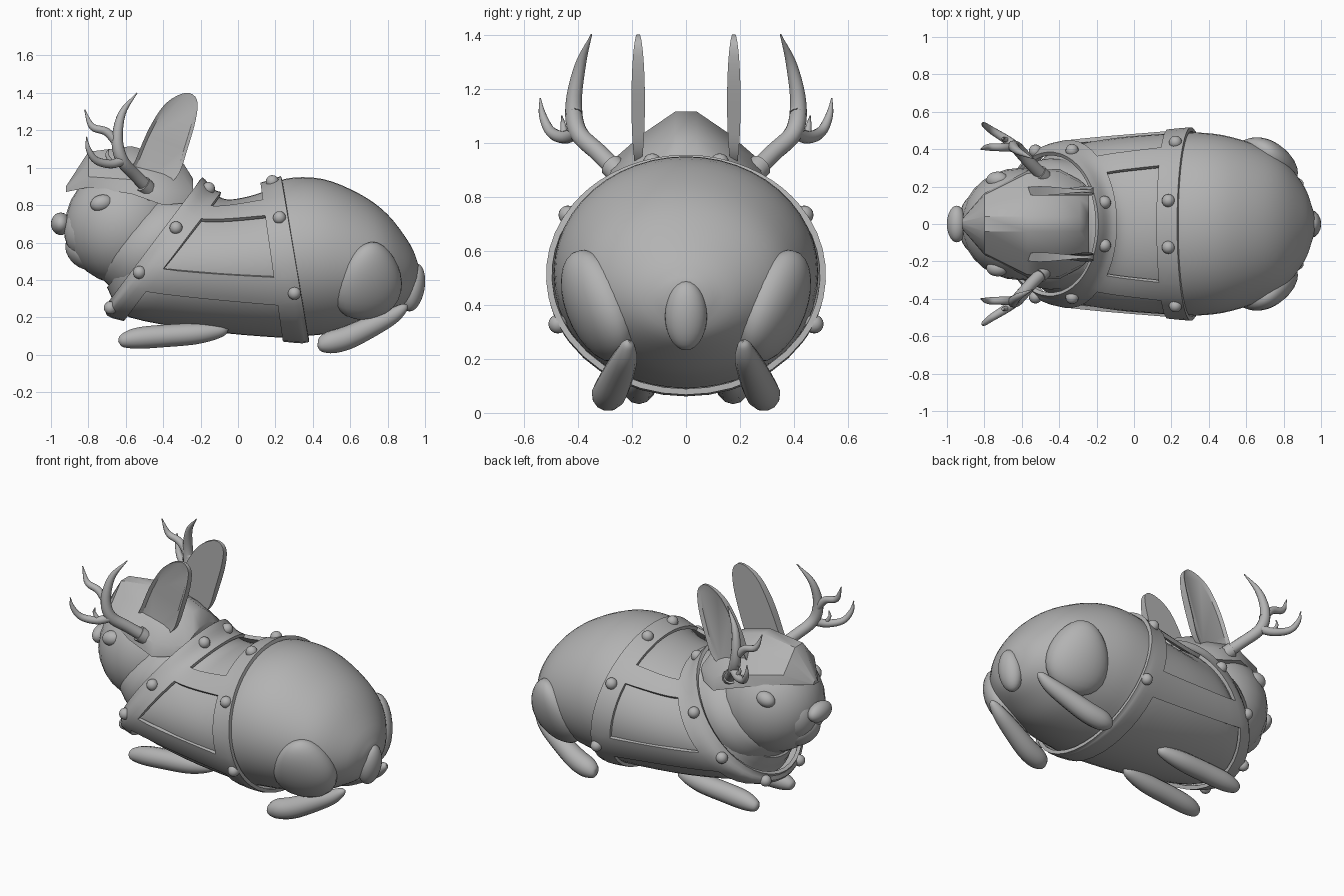
import bpy, bmesh
from math import sin, cos, radians, pi, sqrt
from mathutils import Vector, Matrix, Euler

cube = bpy.data.objects.get("Cube")
if cube:
    bpy.data.objects.remove(cube)

grey = bpy.data.materials.new("plain grey")
grey.use_nodes = True
grey.diffuse_color = (0.45, 0.45, 0.45, 1)
grey.node_tree.nodes["Principled BSDF"].inputs["Base Color"].default_value = grey.diffuse_color
parts = []


def finish(name, bm, mirror=False, thickness=0):
    """Turn a bmesh into a named object, optionally mirrored across y or thickened."""
    bmesh.ops.recalc_face_normals(bm, faces=bm.faces)
    mesh = bpy.data.meshes.new(name)
    bm.to_mesh(mesh)
    bm.free()
    mesh.materials.append(grey)
    obj = bpy.data.objects.new(name, mesh)
    bpy.context.scene.collection.objects.link(obj)
    if thickness:
        solid = obj.modifiers.new("thickness", 'SOLIDIFY')
        solid.thickness = thickness
        solid.offset = -1
    if mirror:
        mod = obj.modifiers.new("mirror", 'MIRROR')
        mod.use_axis = (False, True, False)
        mod.use_mirror_merge = False
    parts.append(obj)


def smooth_path(points, steps):
    """Catmull-Rom interpolation through vectors of any size."""
    p = [Vector(q) for q in points]
    p = [p[0] * 2 - p[1]] + p + [p[-1] * 2 - p[-2]]
    out = []
    for i in range(1, len(p) - 2):
        a, b, c, d = p[i - 1:i + 3]
        for k in range(steps):
            t = k / steps
            out.append((b * 2 + (c - a) * t + (a * 2 - b * 5 + c * 4 - d) * t ** 2
                        + (b * 3 - a - c * 3 + d) * t ** 3) / 2)
    return out + [p[-2]]


def loft(bm, rings):
    rows = [[bm.verts.new(co) for co in ring] for ring in rings]
    n = len(rows[0])
    for r, s in zip(rows, rows[1:]):
        for i in range(n):
            bm.faces.new((r[i], r[(i + 1) % n], s[(i + 1) % n], s[i]))
    bm.faces.new(rows[0])
    bm.faces.new(rows[-1])


def hoop_point(hoop, angle):
    """Point on a tilted ellipse given as top x, top z, bottom x, bottom z, half width."""
    xt, zt, xb, zb, w = hoop
    c = cos(angle)
    return Vector(((xt + xb) / 2 + c * (xt - xb) / 2, w * sin(angle), (zt + zb) / 2 + c * (zt - zb) / 2))


def hoop_loft(name, hoops, steps, sides=48):
    bm = bmesh.new()
    loft(bm, [[hoop_point(h, 2 * pi * i / sides) for i in range(sides)] for h in smooth_path(hoops, steps)])
    finish(name, bm)


def tube(bm, path, steps=5, sides=12):
    """Round limb through points of x, y, z, radius, carried along without twisting."""
    pts = smooth_path(path, steps)
    rings = []
    last = Vector((0, 0, 1))
    turn = Matrix.Identity(3).to_quaternion()
    for i, p in enumerate(pts):
        ahead = (pts[min(i + 1, len(pts) - 1)] - pts[max(i - 1, 0)]).to_3d()
        turn = last.rotation_difference(ahead) @ turn
        last = ahead
        r = max(p[3], 0.003)
        rings.append([p.to_3d() + turn @ Vector((r * cos(2 * pi * k / sides), r * sin(2 * pi * k / sides), 0))
                      for k in range(sides)])
    loft(bm, rings)


def ball(bm, centre, size, turn=(0, 0, 0), segments=28):
    matrix = Matrix.LocRotScale(Vector(centre), Euler([radians(a) for a in turn]), Vector(size))
    bmesh.ops.create_uvsphere(bm, u_segments=segments, v_segments=segments // 2, radius=1, matrix=matrix)


def blob(name, centre, size, turn=(0, 0, 0), mirror=False):
    bm = bmesh.new()
    ball(bm, centre, size, turn)
    finish(name, bm, mirror)


def limb(name, *paths):
    bm = bmesh.new()
    for path in paths:
        tube(bm, path)
    finish(name, bm, True)


# Body and throat
hoop_loft("body", [(-.3, .85, -.7, .36, .3), (-.17, .88, -.66, .28, .35), (-.08, .835, -.58, .2, .415),
                   (.0, .835, -.2, .13, .46), (.13, .87, .22, .092, .483), (.25, .94, .36, .1, .49),
                   (.45, .94, .5, .115, .475), (.65, .86, .67, .15, .42), (.8, .75, .8, .21, .34),
                   (.92, .59, .9, .28, .2), (.965, .48, .95, .37, .07)], 4)
hoop_loft("neck_fold", [(-.4, .87, -.78, .47, .24), (-.37, .88, -.74, .42, .3),
                        (-.3, .88, -.66, .34, .345), (-.2, .87, -.58, .28, .35)], 3)

# Armour shell with open windows on the top, flanks and belly
shell = smooth_path([(-.19, .95, -.71, .26, .385), (-.09, .87, -.61, .18, .45),
                     (.12, .92, .24, .07, .507), (.23, .955, .38, .067, .518)], 6)
breaks = [0, 38, 54, 101, 123, 180]
half = [a + (b - a) * k / 6 for a, b in zip(breaks, breaks[1:]) for k in range(6)]
angles = half + [180] + [360 - a for a in reversed(half[1:])]
bm = bmesh.new()
rows = [[bm.verts.new(hoop_point(h, radians(a))) for a in angles] for h in shell]
for j in range(len(rows) - 1):
    for i in range(len(angles)):
        k = (i + 1) % len(angles)
        middle = (angles[i] + (angles[k] or 360)) / 2
        middle = min(middle, 360 - middle)
        window = middle < 38 or 54 < middle < 101 or middle > 123
        if not (window and 6 <= j < 12):
            bm.faces.new((rows[j][i], rows[j][k], rows[j + 1][k], rows[j + 1][i]))
finish("armour_shell", bm, thickness=.022)

# Rivets on the collar and rear band
bm = bmesh.new()
for hoop, places in ((shell[3], (16, 70, 111, 156)), (shell[15], (14, 58, 113))):
    for angle in places:
        ball(bm, hoop_point(hoop, radians(angle)), (.035, .035, .035), segments=16)
finish("rivets", bm, True)

# Head
blob("head", (-.61, 0, .69), (.315, .3, .315))
blob("nose", (-.948, 0, .7), (.052, .098, .06))
blob("muzzle", (-.8, .045, .66), (.13, .13, .15), mirror=True)
blob("chin", (-.82, 0, .55), (.115, .12, .085), (0, 40, 0))
blob("eyes", (-.73, .235, .81), (.06, .045, .045), (0, -15, 0), True)

# Faceted helmet: x, rim height, half width, crown height
bm = bmesh.new()
rings = []
for x, low, w, top in ((-.92, .87, .025, .9), (-.8, .895, .165, 1.085), (-.57, .86, .285, 1.115),
                       (-.4, .8, .295, 1.07), (-.29, .81, .235, 1.02), (-.24, .85, .19, .94)):
    tall = top - low
    side = [(w, low), (w * .95, low + tall * .3), (w * .56, low + tall * .68), (min(.04, w * .4), top)]
    rings.append([(x, y, z) for y, z in side] + [(x, -y, z) for y, z in reversed(side)])
loft(bm, rings)
finish("helmet", bm)

# Ears: flat leaf shapes with a sunken outer face
outline = smooth_path([(-.47, .9), (-.57, .96), (-.54, 1.06), (-.47, 1.22), (-.385, 1.345), (-.28, 1.4),
                       (-.22, 1.365), (-.225, 1.26), (-.27, 1.1), (-.315, .97), (-.38, .9)], 4)
bm = bmesh.new()
inner = [bm.verts.new((x, .152, z)) for x, z in outline]
outer = [bm.verts.new((x, .202, z)) for x, z in outline]
bm.faces.new(inner)
front = bm.faces.new(outer)
for i in range(len(outline)):
    k = (i + 1) % len(outline)
    bm.faces.new((inner[i], inner[k], outer[k], outer[i]))
bmesh.ops.recalc_face_normals(bm, faces=bm.faces)
bmesh.ops.inset_region(bm, faces=[front], thickness=.018)
for v in front.verts:
    v.co.y -= .015
for v in bm.verts:
    v.co.y = .177 + (v.co.y - .177) * sqrt(max(.06, 1 - ((v.co.z - 1.15) / .26) ** 2))
finish("ears", bm, True)

# Antlers with sockets
limb("antlers",
     [(-.47, .24, .88, .036), (-.55, .32, .96, .034), (-.62, .4, 1.04, .034), (-.645, .415, 1.15, .03),
      (-.62, .39, 1.29, .02), (-.54, .35, 1.4, .002)],
     [(-.63, .41, 1.11, .025), (-.7, .41, 1.19, .022), (-.78, .41, 1.22, .018), (-.82, .4, 1.31, .002)],
     [(-.61, .4, 1.04, .026), (-.68, .45, 1.02, .024), (-.76, .5, 1.04, .02), (-.8, .53, 1.1, .014), (-.81, .54, 1.165, .002)],
     [(-.68, .45, 1.03, .014), (-.7, .455, 1.07, .009), (-.69, .46, 1.1, .002)])
limb("antler_sockets", [(-.46, .22, .86, .045), (-.49, .255, .895, .045), (-.51, .275, .915, .045)])

# Legs and tail: pear-shaped thighs lie along the flanks
bm = bmesh.new()
ball(bm, (.7, .325, .395), (.185, .105, .22), (-22, 0, -24))
for v in bm.verts:
    v.co.x = .7 + (v.co.x - .7) * (1 - 1.2 * (v.co.z - .4))
finish("thighs", bm, True)
limb("hind_feet", [(.905, .21, .265, .003), (.885, .215, .25, .025), (.82, .225, .205, .045), (.7, .25, .145, .058),
                   (.58, .275, .09, .064), (.49, .29, .065, .06), (.44, .3, .05, .036), (.425, .3, .047, .003)])
limb("front_feet", [(-.64, .18, .07, .003), (-.62, .18, .074, .034), (-.54, .175, .088, .056), (-.4, .17, .1, .06),
                    (-.22, .165, .113, .056), (-.09, .155, .13, .035), (-.05, .155, .14, .003)])
blob("tail", (.935, 0, .36), (.063, .078, .13), (0, 10, 0))

# Bake modifiers, then smooth while keeping hard edges
bpy.ops.object.select_all(action='DESELECT')
for obj in parts:
    obj.select_set(True)
bpy.context.view_layer.objects.active = parts[0]
bpy.ops.object.convert(target='MESH')
bpy.ops.object.shade_smooth_by_angle(angle=radians(35))
